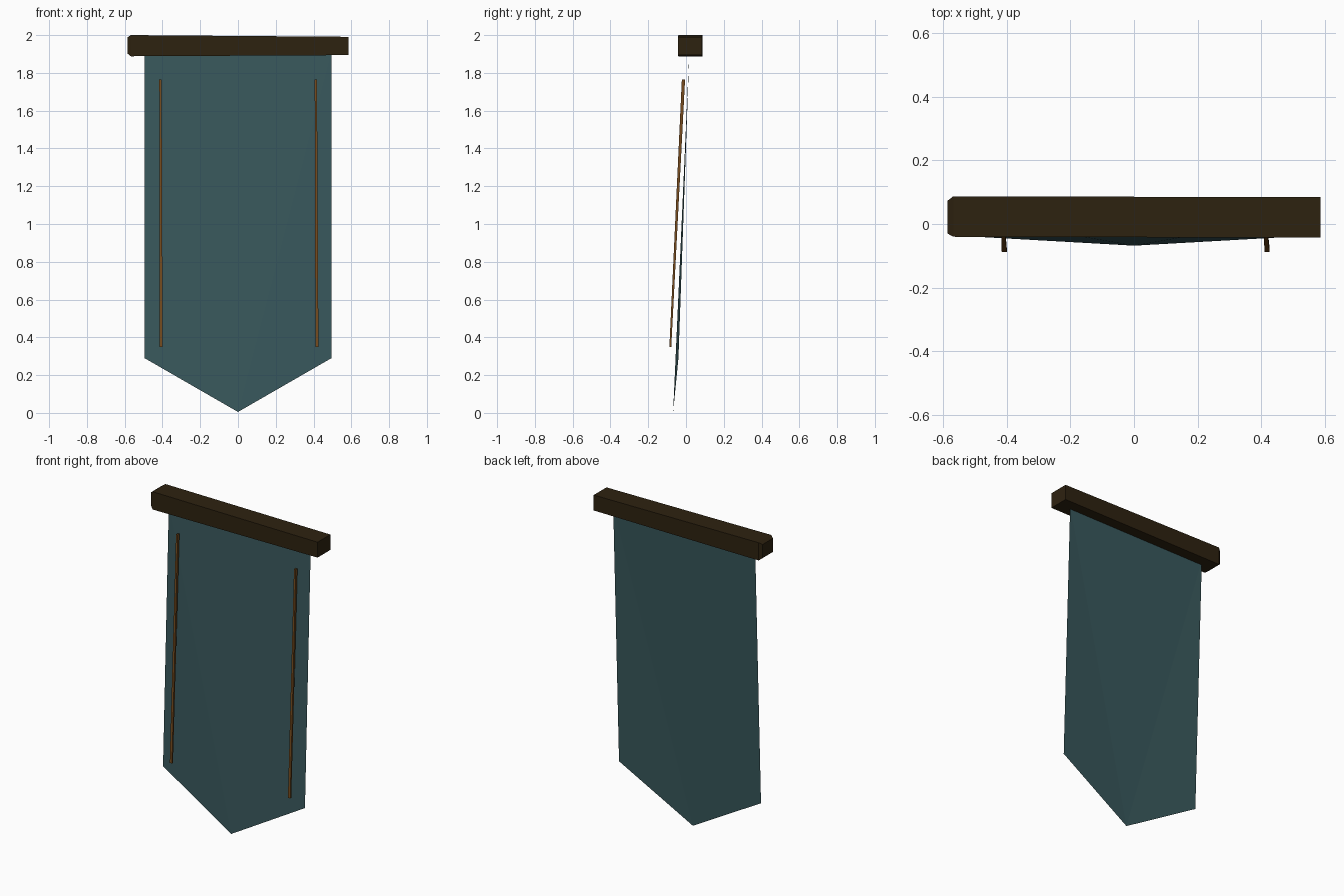
import bpy

if "Cube" in bpy.data.objects:
    bpy.data.objects.remove(bpy.data.objects["Cube"])

def material(name, rgb):
    m = bpy.data.materials.new(name)
    m.diffuse_color = (*rgb, 1)
    m.use_nodes = True
    m.node_tree.nodes["Principled BSDF"].inputs["Base Color"].default_value = m.diffuse_color
    return m

dark_wood = material("dark wood", (0.027, 0.016, 0.005))
teal = material("teal cloth", (0.040, 0.098, 0.107))
bronze = material("bronze trim", (0.18, 0.07, 0.013))

def build(name, verts, faces, mat):
    me = bpy.data.meshes.new(name)
    me.from_pydata(verts, [], faces)
    me.materials.append(mat)
    ob = bpy.data.objects.new(name, me)
    bpy.context.collection.objects.link(ob)
    return ob

def loft(name, rings, mat):
    """Closed solid through four-sided rings."""
    n = len(rings)
    faces = [(3, 2, 1, 0), tuple(4 * (n - 1) + i for i in range(4))]
    for r in range(n - 1):
        for i in range(4):
            j = (i + 1) % 4
            faces.append((4*r + i, 4*r + j, 4*r + 4 + j, 4*r + 4 + i))
    return build(name, [v for ring in rings for v in ring], faces, mat)

def bar_ring(x, y0, y1, z0, z1):
    return [(x, y0, z0), (x, y1, z0), (x, y1, z1), (x, y0, z1)]

# Hand-hewn crossbar, chamfered at its left end
loft("crossbar", [
    bar_ring(-0.585, -0.03, 0.073, 1.902, 1.988),
    bar_ring(-0.567, -0.04, 0.087, 1.888, 2.0),
    bar_ring(0.585, -0.043, 0.084, 1.894, 1.991)], dark_wood)

# Hanging cloth, folded gently towards its tip
build("banner_cloth",
      [(-0.495, 0.018, 1.92), (0.495, 0.018, 1.92), (0.495, -0.04, 0.29),
       (0, -0.068, 0.005), (-0.495, -0.04, 0.29)],
      [(0, 3, 1), (0, 4, 3), (1, 3, 2)], teal)

# Narrow trim strips in front of the cloth
def strip_ring(x, w, y0, y1, z):
    return [(x - w, y0, z), (x + w, y0, z), (x + w, y1, z), (x - w, y1, z)]

for name, top, bottom in (("left_trim", -0.411, -0.407), ("right_trim", 0.412, 0.418)):
    loft(name, [strip_ring(bottom, 0.008, -0.088, -0.078, 0.35),
                strip_ring(top, 0.006, -0.022, -0.005, 1.765)], bronze)
